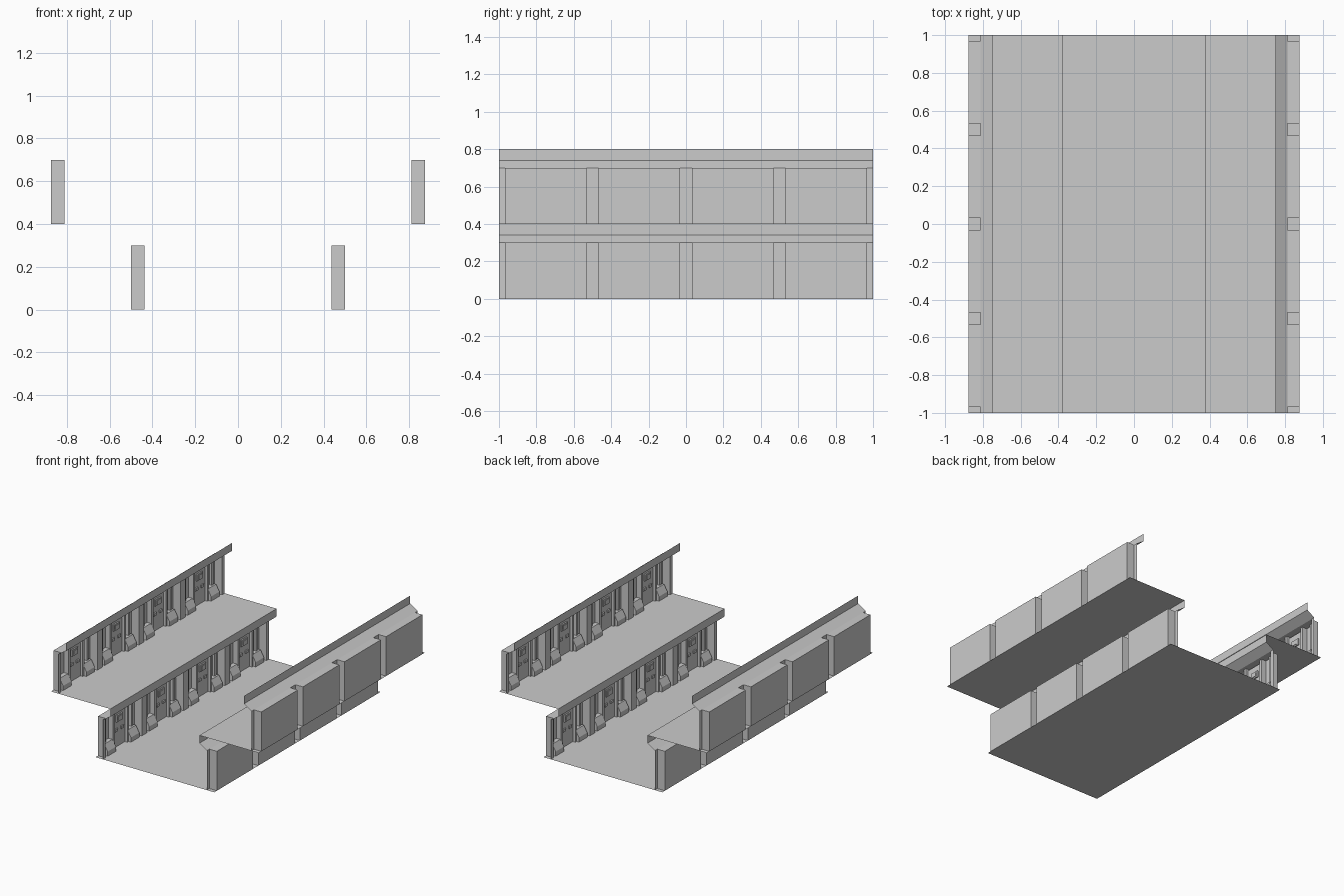
import bpy, bmesh

if "Cube" in bpy.data.objects:
    bpy.data.objects.remove(bpy.data.objects["Cube"])

IN, OUT = 0.4375, 0.5      # pillar face and wall back, measured on the lower tier
P = 0.031                  # half width of a pillar
BAYS = [-0.75, -0.25, 0.25, 0.75]


def finish(name, bm, mirror=True, closed=False):
    bmesh.ops.remove_doubles(bm, verts=bm.verts, dist=1e-5)
    if closed:
        bmesh.ops.recalc_face_normals(bm, faces=bm.faces)
    me = bpy.data.meshes.new(name)
    bm.to_mesh(me)
    bm.free()
    ob = bpy.data.objects.new(name, me)
    bpy.context.collection.objects.link(ob)
    if mirror:
        ob.modifiers.new("Mirror", 'MIRROR').use_axis[0] = True
    return ob


def face(bm, pts):
    return bm.faces.new([bm.verts.new(p) for p in pts])


def sweep(bm, profile, y0, y1, closed=False):
    """Run an x-z profile along y, optionally as a capped solid."""
    n = len(profile)
    for i in range(n if closed else n - 1):
        (xa, za), (xb, zb) = profile[i], profile[(i + 1) % n]
        face(bm, [(xa, y0, za), (xa, y1, za), (xb, y1, zb), (xb, y0, zb)])
    if closed:
        for y in (y0, y1):
            face(bm, [(x, y, z) for x, z in profile])


def box(bm, x0, x1, y0, y1, z0, z1):
    sweep(bm, [(x0, z0), (x1, z0), (x1, z1), (x0, z1)], y0, y1, True)


def tier(label, dx, dz):
    # wall with pillars, folded from one sheet and open at the back of pillars
    plan = [(IN, -1)]
    for c in BAYS:
        a, b = c - 0.25 + P, c + 0.25 - P
        plan += [(IN, a), (OUT, a), (OUT, b), (IN, b)]
    plan.append((IN, 1))
    bm = bmesh.new()
    for (xa, ya), (xb, yb) in zip(plan, plan[1:]):
        face(bm, [(xa + dx, ya, dz), (xa + dx, ya, dz + 0.3),
                  (xb + dx, yb, dz + 0.3), (xb + dx, yb, dz)])
    # ledge closing the top of each bay
    for c in BAYS:
        a, b = c - 0.25 + P, c + 0.25 - P
        face(bm, [(IN + dx, a, dz + 0.3), (IN + dx, b, dz + 0.3),
                  (OUT + dx, b, dz + 0.3), (OUT + dx, a, dz + 0.3)])
    finish(label + "_wall", bm)

    # overhanging cornice
    bm = bmesh.new()
    sweep(bm, [(IN + dx, dz + 0.3), (0.375 + dx, dz + 0.34), (0.375 + dx, dz + 0.4)], -1, 1)
    finish(label + "_cornice", bm)

    # sloped consoles beside each pillar
    bm = bmesh.new()
    prof = [(OUT, 0), (IN + 0.002, 0), (IN + 0.002, 0.035), (IN + 0.03, 0.085), (OUT, 0.085)]
    prof = [(x + dx, z + dz) for x, z in prof]
    for c in BAYS:
        for s in (-1, 1):
            y = c + s * 0.14
            sweep(bm, prof, y - 0.05, y + 0.05, True)
    finish(label + "_consoles", bm, closed=True)

    # framed centre panel, its small fittings, and side ribs
    bm, fit = bmesh.new(), bmesh.new()
    x = OUT + dx
    for c in BAYS:
        box(bm, x - 0.02, x, c - 0.075, c + 0.075, dz, dz + 0.29)
        for s in (-1, 1):
            lo, hi = sorted((c + s * 0.075, c + s * 0.095))
            box(bm, x - 0.04, x, lo, hi, dz, dz + 0.3)
            lo, hi = sorted((c + s * 0.155, c + s * 0.175))
            box(bm, x - 0.02, x, lo, hi, dz + 0.085, dz + 0.3)
        box(fit, x - 0.03, x - 0.02, c - 0.035, c + 0.035, dz + 0.19, dz + 0.24)
        box(fit, x - 0.034, x - 0.03, c - 0.02, c + 0.02, dz + 0.2, dz + 0.23)
        box(fit, x - 0.03, x - 0.02, c - 0.05, c - 0.02, dz + 0.12, dz + 0.14)
        box(fit, x - 0.03, x - 0.02, c + 0.02, c + 0.05, dz + 0.12, dz + 0.14)
    finish(label + "_panels", bm, closed=True)
    finish(label + "_panel_fittings", fit, closed=True)


# floors: the full lower one and the two upper walkways
bm = bmesh.new()
face(bm, [(-OUT, -1, 0), (OUT, -1, 0), (OUT, 1, 0), (-OUT, 1, 0)])
finish("lower_floor", bm, mirror=False)
bm = bmesh.new()
face(bm, [(0.375, -1, 0.4), (0.875, -1, 0.4), (0.875, 1, 0.4), (0.375, 1, 0.4)])
finish("upper_walkways", bm)

tier("lower", 0, 0)
tier("upper", 0.375, 0.4)
